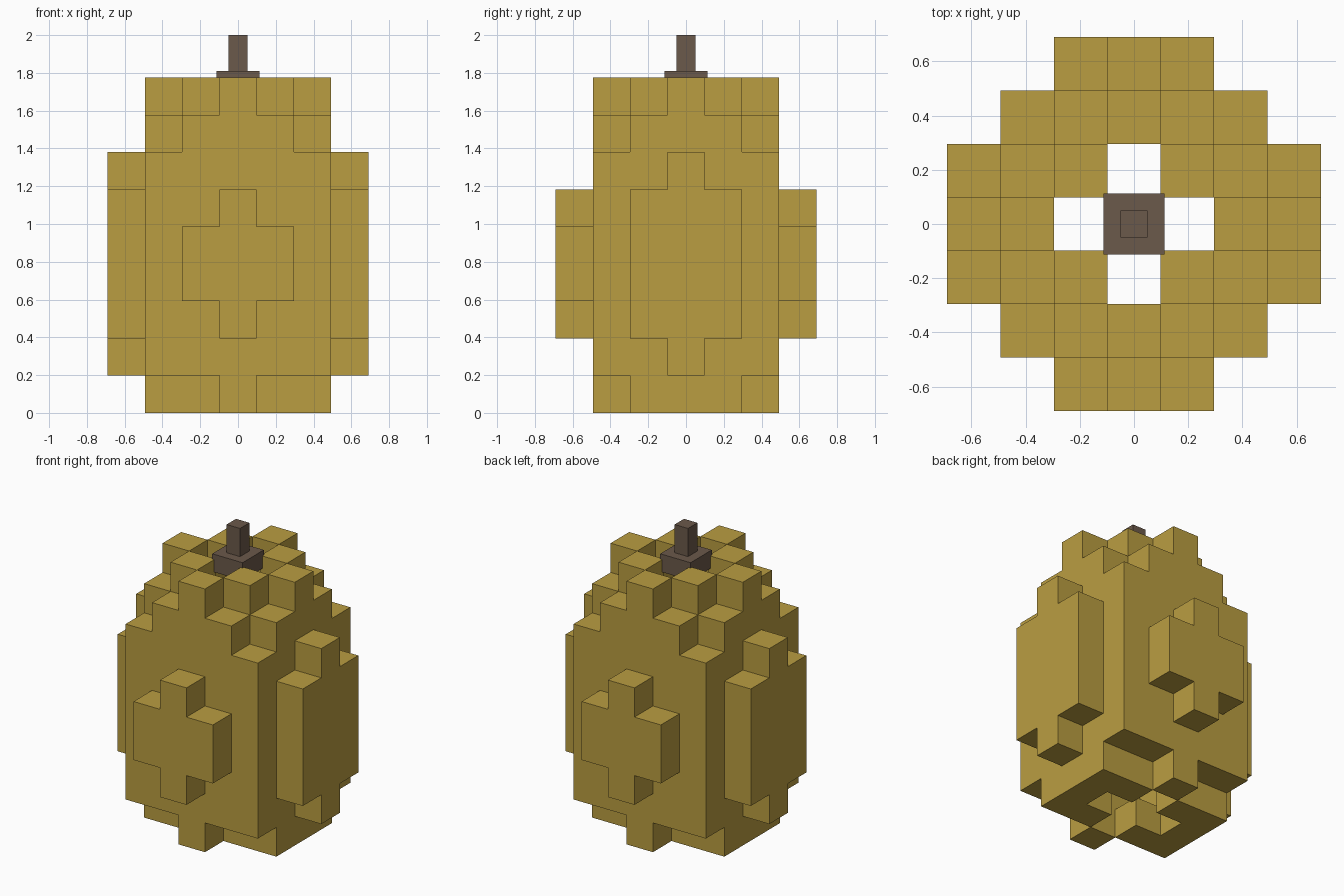
import bpy, bmesh
from mathutils import Vector

if "Cube" in bpy.data.objects:
    bpy.data.objects.remove(bpy.data.objects["Cube"])

S = 1.38 / 7  # edge length of one block


def material(name, rgb):
    m = bpy.data.materials.new(name)
    m.diffuse_color = (*rgb, 1)
    m.use_nodes = True
    m.node_tree.nodes["Principled BSDF"].inputs["Base Color"].default_value = m.diffuse_color
    return m


gold = material("honey gold", (0.491, 0.337, 0.053))
brown = material("bark brown", (0.147, 0.100, 0.069))


def finish(bm, name, mat):
    mesh = bpy.data.meshes.new(name)
    bm.to_mesh(mesh)
    bm.free()
    mesh.materials.append(mat)
    obj = bpy.data.objects.new(name, mesh)
    bpy.context.collection.objects.link(obj)
    return obj


def box(name, half, z0, z1, mat):
    bm = bmesh.new()
    bmesh.ops.create_cube(bm, size=1)
    for v in bm.verts:
        v.co = (v.co.x * 2 * half, v.co.y * 2 * half, z0 + (v.co.z + 0.5) * (z1 - z0))
    return finish(bm, name, mat)


def is_hive(i, j, k):
    """Rule for which blocks of the grid belong to the hive."""
    a, b = abs(i), abs(j)
    if a == 3:                                   # side bulges
        return (b == 0 and 1 <= k <= 6) or (b == 1 and 2 <= k <= 5)
    if b == 3:                                   # front and back bulges
        return (a == 0 and 2 <= k <= 5) or (a == 1 and 3 <= k <= 4)
    if k == 8:                                   # crown of alternating blocks
        return (a, b) in {(2, 0), (0, 2), (1, 1)}
    if k == 7:                                   # shoulder ring without corners
        return max(a, b) == 2 and a + b < 4
    if k == 0:                                   # base with a cross-shaped opening
        return (a == 2 and b <= 1) or (a, b) in {(1, 1), (0, 2)}
    return max(a, b) == 2                        # hollow wall


def build_hive():
    cells = {(i, j, k) for i in range(-3, 4) for j in range(-3, 4)
             for k in range(9) if is_hive(i, j, k)}
    bm = bmesh.new()
    for c in cells:
        for axis in range(3):
            for sign in (-1, 1):
                n = list(c)
                n[axis] += sign
                if tuple(n) in cells:
                    continue
                # exposed face of this block
                normal, u = Vector((0, 0, 0)), Vector((0, 0, 0))
                normal[axis], u[(axis + 1) % 3] = sign, 1
                w = normal.cross(u)
                mid = Vector((c[0], c[1], c[2] + 0.5)) + normal / 2
                bm.faces.new([bm.verts.new((mid + (u * p + w * q) / 2) * S)
                              for p, q in ((-1, -1), (1, -1), (1, 1), (-1, 1))])
    bmesh.ops.remove_doubles(bm, verts=bm.verts, dist=1e-4)
    return finish(bm, "hive_body", gold)


build_hive()
box("stem_base", 0.113, 1.69, 1.81, brown)
box("stem", 0.05, 1.80, 2.0, brown)
